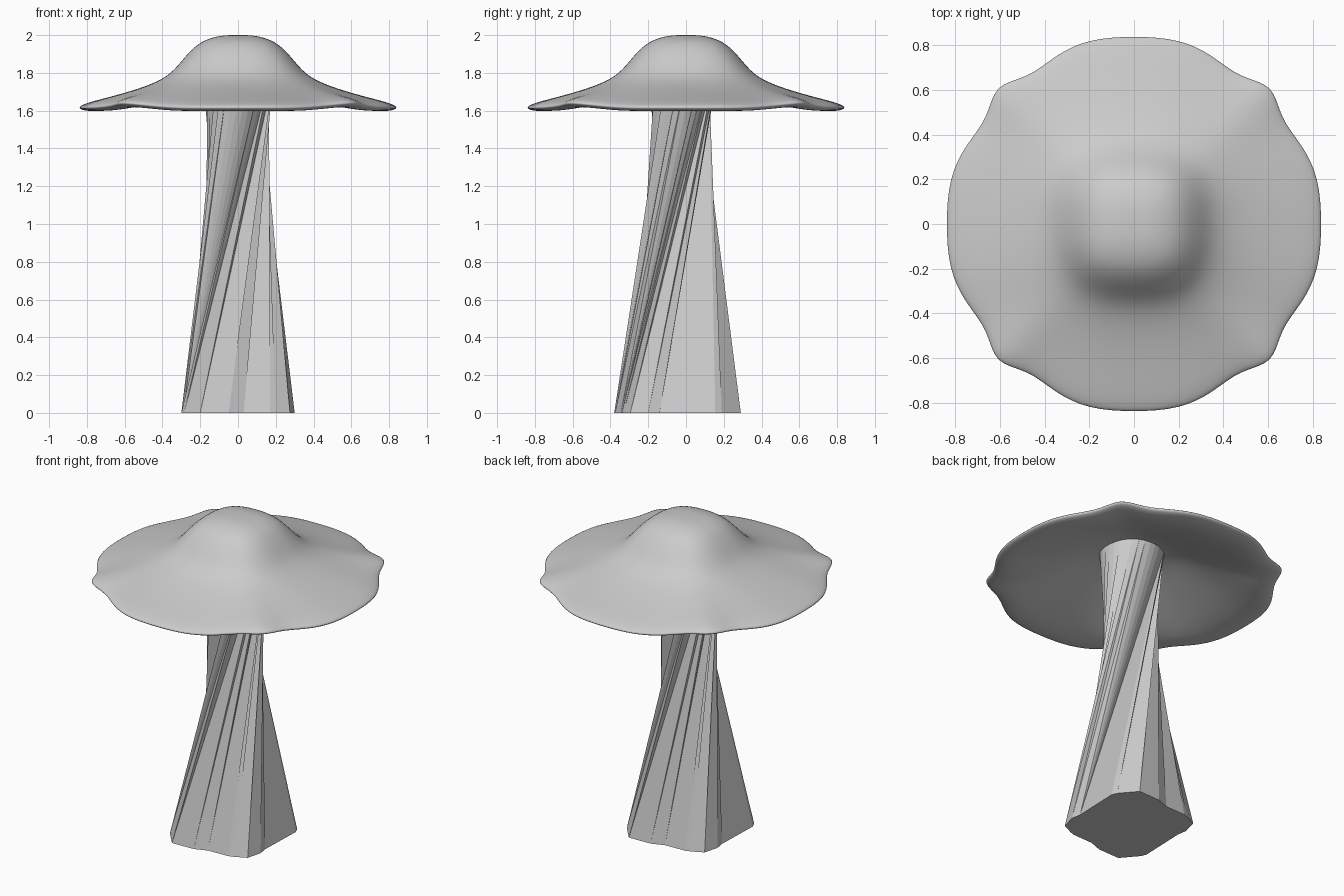
import bpy
import bmesh
from math import atan2, cos, sin, radians, tau

default = bpy.data.objects.get("Cube")
if default:
    bpy.data.objects.remove(default, do_unlink=True)

grey = bpy.data.materials.new("plain_grey")
grey.use_nodes = True
COLOUR = (0.6, 0.6, 0.6, 1)
grey.diffuse_color = COLOUR
grey.node_tree.nodes["Principled BSDF"].inputs["Base Color"].default_value = COLOUR


def finish(name, bm):
    """Turn a bmesh into a named object with outward normals."""
    bmesh.ops.recalc_face_normals(bm, faces=bm.faces)
    mesh = bpy.data.meshes.new(name)
    bm.to_mesh(mesh)
    bm.free()
    mesh.materials.append(grey)
    obj = bpy.data.objects.new(name, mesh)
    bpy.context.collection.objects.link(obj)
    return obj


# Cap: a hollow shell whose outline changes from a rounded square dome to a wavy rim
octant = [0, 14, 25, 36, 45]                      # degrees
rim_wave = [1.0, 1.015, 0.99, 0.955, 1.055]       # rim outline
dome_wave = [1.0, 1.02, 1.05, 1.08, 1.09]         # rounded square
rim_lift = [0, 0, 0, 0.012, 0.03]                 # raised rim corners


def outline():
    """Angle, dome and rim factors and lift, mirrored from one octant."""
    quarter = [(octant[i], i) for i in range(5)] + [(90 - octant[i], i) for i in (3, 2, 1)]
    return [(radians(a + 90 * q), dome_wave[i], rim_wave[i], rim_lift[i])
            for q in range(4) for a, i in quarter]


# radius, height, share of the rim outline: over the top, round the lip, then inside
profile = [(0.1, 1.998, 0), (0.2, 1.968, 0), (0.275, 1.895, 0), (0.34, 1.81, 0),
           (0.42, 1.755, 0), (0.56, 1.705, 0.2), (0.7, 1.668, 0.55), (0.81, 1.64, 0.9),
           (0.856, 1.617, 1), (0.82, 1.598, 1), (0.73, 1.597, 0.7), (0.6, 1.63, 0.3),
           (0.45, 1.685, 0), (0.3, 1.745, 0), (0.2, 1.785, 0), (0.1, 1.8, 0)]

bm = bmesh.new()
rings = []
for r, z, k in profile:
    ring = []
    for a, dome, rim, lift in outline():
        radius = r * (dome + (rim - dome) * k)
        ring.append(bm.verts.new((radius * cos(a), radius * sin(a), z + lift * k)))
    rings.append(ring)
n = len(rings[0])
for upper, lower in zip(rings, rings[1:]):
    for i in range(n):
        j = (i + 1) % n
        bm.faces.new((upper[i], lower[i], lower[j], upper[j]))
for ring, z in ((rings[0], 2.001), (rings[-1], 1.803)):
    pole = bm.verts.new((0, 0, z))
    for i in range(n):
        bm.faces.new((ring[i], ring[(i + 1) % n], pole))
for f in bm.faces:
    f.smooth = True
cap = finish("cap", bm)
smooth = cap.modifiers.new("smooth", "SUBSURF")
smooth.levels = smooth.render_levels = 2

# Stem: a twisted, faceted bridge from a rounded block foot to a round top
half_foot = [(-0.2, -0.335), (-0.05, -0.33), (0.03, -0.3), (0.17, -0.295), (0.2, -0.285),
             (0.275, -0.25), (0.3, -0.155), (0.29, -0.095), (0.3, 0.2), (0.285, 0.235)]
foot = half_foot + [(-x, -y) for x, y in half_foot]
TWIST = radians(95)
SIDES = 32
TOP_RADIUS = 0.19

angles = []
for x, y in foot:
    a = atan2(y, x)
    while angles and a < angles[-1]:
        a += tau
    angles.append(a)
angles.append(angles[0] + tau)

bm = bmesh.new()
low = [bm.verts.new((x, y - 0.045, 0)) for x, y in foot]
start = angles[0] + TWIST
high = [bm.verts.new((TOP_RADIUS * cos(start + tau * i / SIDES),
                      TOP_RADIUS * sin(start + tau * i / SIDES) - 0.022, 1.8))
        for i in range(SIDES)]
# Each foot corner fans to the top until the next corner's turn, leaving valleys
i = j = 0
while i < len(foot) or j < SIDES:
    a, b = low[i % len(foot)], high[j % SIDES]
    foot_turn = angles[i + 1] - angles[0] if i < len(foot) else tau + 1
    if j == SIDES or foot_turn < tau * (j + 0.5) / SIDES:
        i += 1
        bm.faces.new((a, low[i % len(foot)], b))
    else:
        j += 1
        bm.faces.new((a, high[j % SIDES], b))
bm.faces.new(low)
bm.faces.new(high)
finish("stem", bm)
